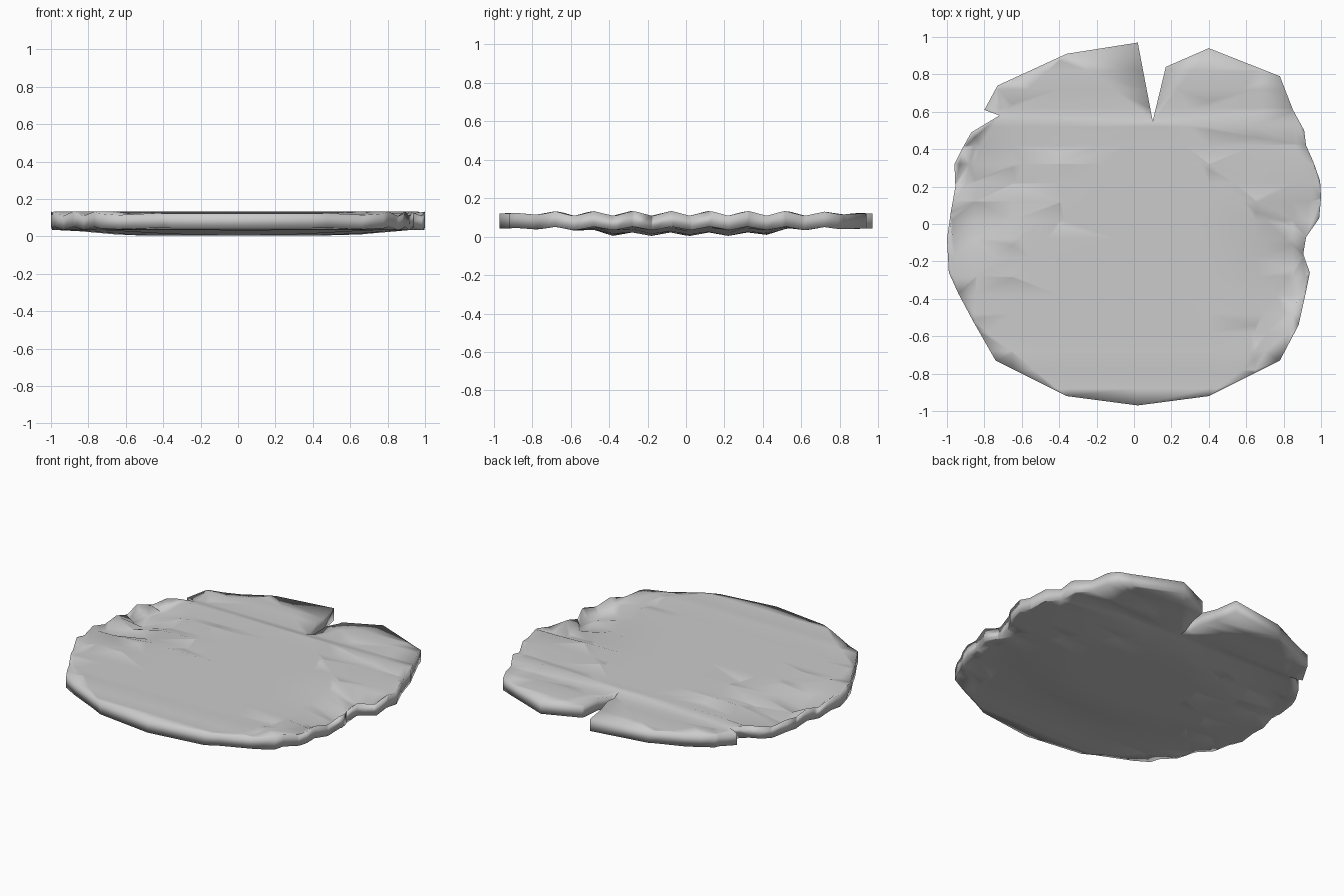
import bpy, bmesh, math

if "Cube" in bpy.data.objects:
    bpy.data.objects.remove(bpy.data.objects["Cube"])

# Outline of the leaf, counter-clockwise seen from above, with its notches
OUTLINE = [
    (0.10, 0.55), (0.02, 0.97), (-0.36, 0.91), (-0.73, 0.74), (-0.80, 0.61),
    (-0.72, 0.58), (-0.87, 0.49), (-0.92, 0.40), (-0.96, 0.32), (-0.955, 0.20),
    (-0.98, 0.06), (-1.0, -0.08), (-0.99, -0.26), (-0.94, -0.37), (-0.86, -0.52),
    (-0.74, -0.73), (-0.36, -0.92), (0.02, -0.97), (0.40, -0.92), (0.78, -0.73),
    (0.88, -0.54), (0.92, -0.36), (0.94, -0.26), (0.905, -0.16), (0.92, -0.07),
    (0.99, 0.03), (1.0, 0.14), (0.995, 0.23), (0.96, 0.33), (0.92, 0.42),
    (0.91, 0.50), (0.85, 0.61), (0.78, 0.79), (0.40, 0.94), (0.17, 0.84),
]
TOP, BOTTOM = 0.12, 0.0


def clamp(t):
    return max(0.0, min(1.0, t))


def ruffle(y):
    """Waves along y, from -1 to 1, fading out at the front and back."""
    return -math.cos(2 * math.pi * (y - 0.02) / 0.2) * clamp((0.95 - abs(y)) / 0.3)


def top_z(x, y, on_rim):
    # the side edges sag behind the standing rim
    centre = 0.2 if x < 0 else -0.22
    sag = clamp((abs(x) - 0.6) / 0.25) * clamp(1.5 - abs(y - centre) / 0.25)
    return 0.122 + 0.012 * ruffle(y) - (0 if on_rim else 0.06 * sag)


def bottom_z(x, y):
    r = math.hypot(0.65 * x, y)
    return 0.014 + 0.03 * clamp((r - 0.38) / 0.22) + 0.009 * ruffle(y)


# Leaf blank: the outline pulled up into a thin slab
bm = bmesh.new()
face = bm.faces.new([bm.verts.new((x, y, BOTTOM)) for x, y in OUTLINE])
grown = bmesh.ops.extrude_face_region(bm, geom=[face], use_keep_orig=True)
for v in grown["geom"]:
    if isinstance(v, bmesh.types.BMVert):
        v.co.z = TOP
bmesh.ops.triangulate(bm, faces=[f for f in bm.faces if len(f.verts) > 4])


# Cut the slab into strips so that the ruffles can bend it
def cut(point, normal):
    geom = bm.verts[:] + bm.edges[:] + bm.faces[:]
    bmesh.ops.bisect_plane(bm, geom=geom, dist=1e-5, plane_co=point, plane_no=normal)


for k in range(-9, 9):
    cut((0, 0.02 + 0.1 * k, 0), (0, 1, 0))
for x in (0.4, 0.65, 0.85):
    cut((x, 0, 0), (1, 0, 0))
    cut((-x, 0, 0), (1, 0, 0))
bmesh.ops.remove_doubles(bm, verts=bm.verts, dist=1e-4)
bmesh.ops.recalc_face_normals(bm, faces=bm.faces)

# Shape both layers; the rim is wherever a wall face touches
rim = {v for f in bm.faces if abs(f.normal.z) < 0.5 for v in f.verts}
for v in bm.verts:
    x, y, z = v.co
    v.co.z = top_z(x, y, v in rim) if z > 0.06 else bottom_z(x, y)

bmesh.ops.recalc_face_normals(bm, faces=bm.faces)
for f in bm.faces:
    f.smooth = True
low = min(v.co.z for v in bm.verts)
for v in bm.verts:
    v.co.z -= low - 0.004

mesh = bpy.data.meshes.new("floating_leaf")
bm.to_mesh(mesh)
bm.free()
leaf = bpy.data.objects.new("floating_leaf", mesh)
bpy.context.collection.objects.link(leaf)
